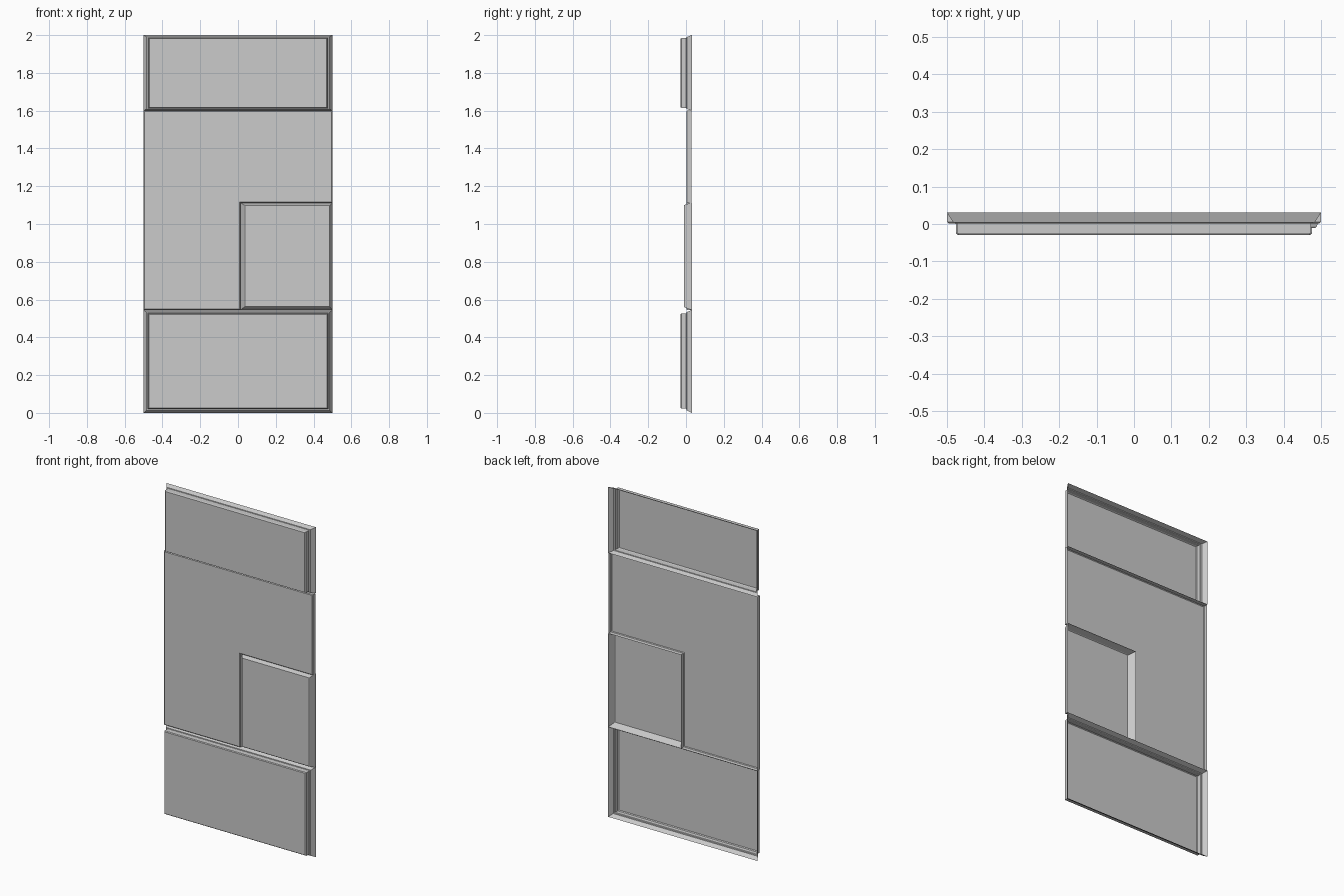
import bpy, bmesh

if "Cube" in bpy.data.objects:
    bpy.data.objects.remove(bpy.data.objects["Cube"])


def shell(name, loops):
    """Open-backed shell: bridge successive outlines, cap the front one."""
    bm = bmesh.new()
    rings = [[bm.verts.new(p) for p in loop] for loop in loops]
    n = len(rings[0])
    for a, b in zip(rings, rings[1:]):
        for i in range(n):
            j = (i + 1) % n
            bm.faces.new((a[i], a[j], b[j], b[i]))
    bm.faces.new(rings[-1])
    bm.normal_update()
    me = bpy.data.meshes.new(name)
    bm.to_mesh(me)
    bm.free()
    ob = bpy.data.objects.new(name, me)
    bpy.context.collection.objects.link(ob)
    return ob


def tray(name, outer, inner, profile):
    """Rectangular shell; profile is (blend from outer to inner, y)."""
    loops = []
    for f, y in profile:
        x0, x1, z0, z1 = (a + (b - a) * f for a, b in zip(outer, inner))
        loops.append([(x0, y, z0), (x1, y, z0), (x1, y, z1), (x0, y, z1)])
    return shell(name, loops)


# chamfered rim, ledge, then a raised field with a softened front edge
deep = [(0, .031), (.62, .004), (.9, .003), (1, 0), (1, -.024), (1.2, -.029)]
shallow = [(0, .031), (.12, .022), (.9, -.007), (1.15, -.011)]

tray("top_panel", (-.5, .5, 1.6, 2), (-.473, .473, 1.615, 1.984), deep)
tray("bottom_panel", (-.5, .5, 0, .545), (-.476, .476, .022, .526), deep)
tray("small_side_panel", (.013, .5, .545, 1.112), (.033, .487, .56, 1.1), shallow)


# L-shaped middle panel wrapping the small one
def ell(d, y):
    pts = [(-.5 + d, .545 + d), (.013 - d, .545 + d), (.013 - d, 1.112 + d),
           (.5 - d, 1.112 + d), (.5 - d, 1.6 - d), (-.5 + d, 1.6 - d)]
    return [(x, y, z) for x, z in pts]


shell("middle_panel", [ell(0, .028), ell(0, .006), ell(.004, .002)])
